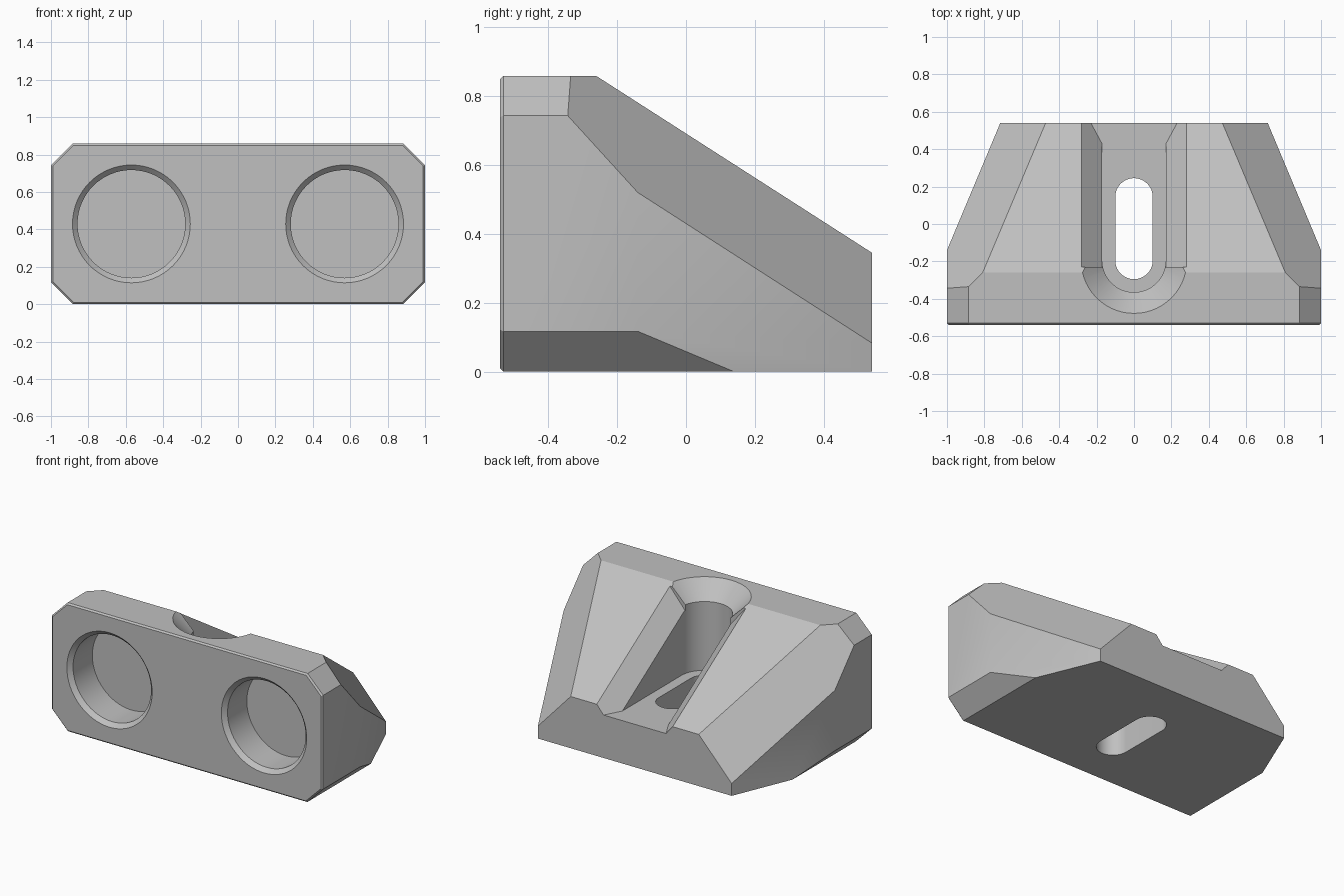
import bpy, bmesh
from math import cos, sin, pi, radians
from mathutils import Vector

if "Cube" in bpy.data.objects:
    bpy.data.objects.remove(bpy.data.objects["Cube"])

HEIGHT, BACK = 0.858, 0.54
SLOPE_Y = -0.26                       # where the top starts to slope down
SLOPE = (0.345 - HEIGHT) / (BACK - SLOPE_Y)
SLOT_Y = -0.195                       # centre of the rounded slot end
FLOOR = 0.286                         # floor of the screw channel

grey = bpy.data.materials.new("light_grey")
grey.use_nodes = True
grey.diffuse_color = (0.53, 0.53, 0.53, 1)
grey.node_tree.nodes["Principled BSDF"].inputs["Base Color"].default_value = grey.diffuse_color


def make_object(name, bm):
    bmesh.ops.recalc_face_normals(bm, faces=bm.faces)
    mesh = bpy.data.meshes.new(name)
    bm.to_mesh(mesh)
    bm.free()
    mesh.materials.append(grey)
    obj = bpy.data.objects.new(name, mesh)
    bpy.context.collection.objects.link(obj)
    return obj


def slice_off(bm, point, normal):
    """Remove everything beyond a plane and cap the cut."""
    geom = bm.verts[:] + bm.edges[:] + bm.faces[:]
    cut = bmesh.ops.bisect_plane(bm, geom=geom, dist=1e-5, plane_co=point,
                                 plane_no=Vector(normal).normalized(), clear_outer=True)
    edges = [e for e in cut["geom_cut"] if isinstance(e, bmesh.types.BMEdge)]
    bmesh.ops.contextual_create(bm, geom=edges)


def loft(rings):
    """Closed solid through rings of equal point count."""
    bm = bmesh.new()
    loops = [[bm.verts.new(p) for p in ring] for ring in rings]
    for a, b in zip(loops, loops[1:]):
        for i in range(len(a)):
            j = (i + 1) % len(a)
            bm.faces.new((a[i], a[j], b[j], b[i]))
    bm.faces.new(loops[0])
    bm.faces.new(loops[-1])
    return bm


def stadium(radius, far_y, z, steps=28):
    """Rounded slot outline; a circle when far_y equals SLOT_Y."""
    pts = []
    for centre, start in ((SLOT_Y, pi), (far_y, 0)):
        count = steps if far_y == SLOT_Y else steps + 1
        pts += [(radius * cos(start + pi * i / steps),
                 centre + radius * sin(start + pi * i / steps), z) for i in range(count)]
    return pts


def front_circle(x, radius, y, steps=64):
    return [(x + radius * cos(2 * pi * i / steps), y,
             HEIGHT / 2 + radius * sin(2 * pi * i / steps)) for i in range(steps)]


def carve(target, name, bm):
    cutter = make_object(name, bm)
    cutter.hide_render = True
    mod = target.modifiers.new(name, "BOOLEAN")
    mod.operation, mod.solver, mod.object = "DIFFERENCE", "EXACT", cutter
    bpy.ops.object.modifier_apply(modifier=mod.name)
    bpy.data.objects.remove(cutter)


# Faceted wedge body
bm = bmesh.new()
bmesh.ops.create_cube(bm, size=1)
for v in bm.verts:
    v.co = (v.co.x * 2, v.co.y * 2 * BACK, (v.co.z + 0.5) * HEIGHT)
slice_off(bm, (0, SLOPE_Y, HEIGHT), (0, -SLOPE, 1))
for side in (1, -1):
    slice_off(bm, (side, -0.14, 0), (side * 0.68, 0.285, 0))          # side taper
    slice_off(bm, (side, 0, 0.117), (side, 0, -1))                    # lower corner
    slice_off(bm, (side, 0, HEIGHT - 0.115), (side, 0, 1))            # upper corner
    slice_off(bm, (side, -0.14, 0.52), (side * 0.2107, 0.2136, 0.1948))  # rear facet
# Fine chamfer round the front face
rim = [e for e in bm.edges if all(v.co.y < -BACK + 0.001 for v in e.verts)]
bmesh.ops.bevel(bm, geom=rim, offset=0.01, segments=1, affect="EDGES")
body = make_object("mounting_block", bm)
bpy.context.view_layer.objects.active = body
body.select_set(True)

# Round front pockets with a chamfered mouth
for side in (1, -1):
    x = side * 0.57
    carve(body, "pocket_cutter", loft([
        front_circle(x, 0.342, -BACK - 0.027), front_circle(x, 0.288, -BACK + 0.027),
        front_circle(x, 0.288, -BACK + 0.23)]))

# Screw channel, open at the back
carve(body, "channel_cutter", loft([stadium(0.17, 1, FLOOR), stadium(0.17, 1, 1.2)]))

# Conical sink at the channel's closed end
carve(body, "sink_cutter", loft([
    stadium(0.17, SLOT_Y, HEIGHT - 0.113), stadium(0.283, SLOT_Y, HEIGHT),
    stadium(0.283, SLOT_Y, 1.2)]))

# Sloping chamfer along both channel edges
section = [(-0.17, -0.131), (0.17, -0.131), (0.28, 0), (0.28, 0.3), (-0.28, 0.3), (-0.28, 0)]
bm = loft([[(x, y, HEIGHT + SLOPE * (y - SLOPE_Y) + dz) for x, dz in section]
           for y in (-0.23, 0.7)])
slice_off(bm, (0, 0, FLOOR), (0, 0, -1))
carve(body, "channel_chamfer_cutter", bm)

# Through slot for the screw
carve(body, "slot_cutter", loft([stadium(0.1, 0.145, -0.2), stadium(0.1, 0.145, 0.6)]))

bpy.ops.object.shade_smooth_by_angle(angle=radians(30))
